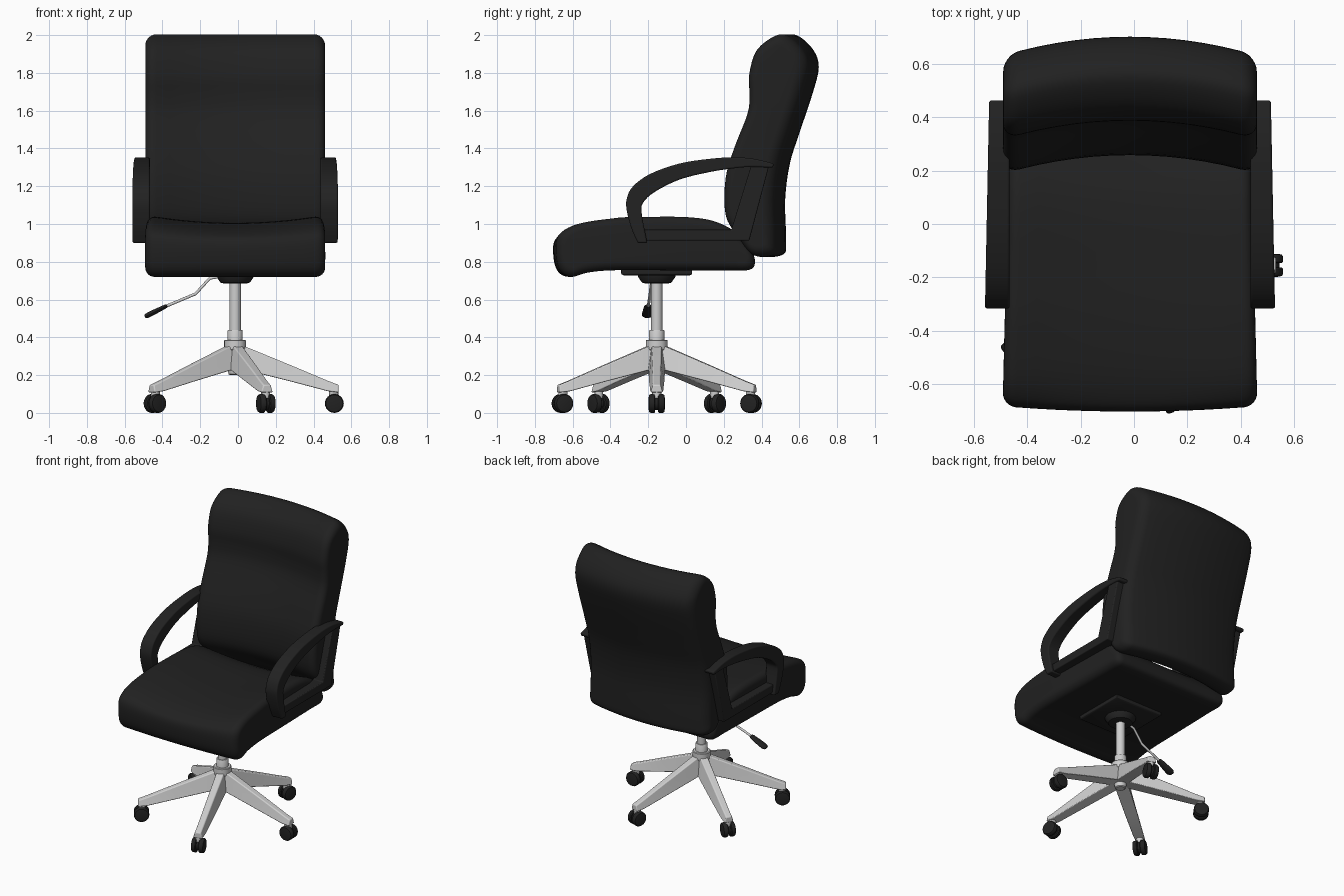
import bpy, bmesh, math
from mathutils import Vector, Matrix

if "Cube" in bpy.data.objects:
    bpy.data.objects.remove(bpy.data.objects["Cube"])

CX, CY = -0.015, -0.155      # symmetry axis of the chair, y of the column


def material(name, rgb):
    m = bpy.data.materials.new(name)
    m.diffuse_color = (*rgb, 1)
    m.use_nodes = True
    m.node_tree.nodes["Principled BSDF"].inputs["Base Color"].default_value = m.diffuse_color
    return m


BLACK = material("black upholstery", (0.015, 0.015, 0.015))
PLASTIC = material("black plastic", (0.016, 0.016, 0.016))
METAL = material("silver metal", (0.62, 0.62, 0.62))


def finish(name, bm, mat, matrix=None, bevel=0):
    bmesh.ops.recalc_face_normals(bm, faces=bm.faces[:])
    if matrix:
        bm.transform(matrix)
    me = bpy.data.meshes.new(name)
    bm.to_mesh(me)
    bm.free()
    me.materials.append(mat)
    ob = bpy.data.objects.new(name, me)
    bpy.context.collection.objects.link(ob)
    if bevel:
        b = ob.modifiers.new("bevel", 'BEVEL')
        b.width, b.segments = bevel, 3
        b.limit_method, b.angle_limit = 'ANGLE', math.radians(40)
    return ob


def smooth(pts, closed=True, n=4):
    """Catmull-Rom curve through 2D points."""
    p = [Vector(q) for q in pts]
    c = len(p)
    get = (lambda i: p[i % c]) if closed else (lambda i: p[min(max(i, 0), c - 1)])
    out = []
    for i in range(c if closed else c - 1):
        a, b, d, e = get(i - 1), get(i), get(i + 1), get(i + 2)
        for k in range(n):
            t = k / n
            out.append(0.5 * (2 * b + (d - a) * t + (2 * a - 5 * b + 4 * d - e) * t * t
                              + (3 * b - a - 3 * d + e) * t ** 3))
    return out if closed else out + [p[-1]]


def loft(bm, rings):
    """Bridge equal rings of coordinates and cap both ends."""
    vs = [[bm.verts.new(c) for c in r] for r in rings]
    n = len(vs[0])
    for a, b in zip(vs, vs[1:]):
        for i in range(n):
            j = (i + 1) % n
            bm.faces.new((a[i], a[j], b[j], b[i]))
    bm.faces.new(vs[0])
    bm.faces.new(vs[-1])


def cushion(name, profile, half, r, spine, deform):
    """Padded slab: side profile swept over x, ends rounded toward a spine."""
    prof = smooth(profile)
    arc = [math.radians(15 * k) for k in range(7)]
    right = [(half - r * (1 - math.sin(a)), r * (1 - math.cos(a))) for a in arc]
    flat = [(half - r) * k / 6 for k in range(-5, 6)]
    stations = [(-x, d) for x, d in reversed(right)] + [(x, 0) for x in flat] + right
    rings = []
    for x, d in stations:
        ring = []
        for p in prof:
            q = p + (Vector(spine(*p)) - p).normalized() * d
            ring.append(Vector(deform(x, q.x, q.y)) + Vector((CX, 0, 0)))
        rings.append(ring)
    bm = bmesh.new()
    loft(bm, rings)
    return finish(name, bm, BLACK)


def clamp(v, a, b):
    return max(a, min(b, v))


# Backrest, curved around the sitter
cushion("backrest",
        [(.41, .835), (.325, .94), (.265, 1.05), (.265, 1.24), (.31, 1.40), (.38, 1.58),
         (.392, 1.68), (.39, 1.79), (.43, 1.92), (.53, 1.998), (.60, 1.992), (.675, 1.92),
         (.703, 1.83), (.67, 1.69), (.60, 1.48), (.55, 1.32), (.525, 1.13), (.53, .92),
         (.517, .84)],
        .476, .06,
        lambda y, z: (.42 + .26 * max(0, clamp(z, .95, 1.88) - 1.3), clamp(z, .95, 1.88)),
        lambda x, y, z: (x, y - .07 * (x / .476) ** 2, z))

# Seat, dished on top and slightly tapered to the rear
cushion("seat",
        [(-.70, .92), (-.70, .81), (-.675, .745), (-.62, .72), (-.54, .742), (-.40, .755),
         (-.1, .755), (.2, .755), (.335, .757), (.365, .80), (.34, .87), (.26, .965),
         (.15, 1.022), (.02, 1.043), (-.15, 1.046), (-.35, 1.042), (-.56, 1.015), (-.66, .975)],
        .478, .05,
        lambda y, z: (clamp(y, -.58, .25), .87),
        lambda x, y, z: (x * (1 - .05 * (y + .7)), y + .02 * (x / .478) ** 2 * (y < -.4),
                         z - .04 * clamp((z - .85) / .15, 0, 1) * (1 - (x / .478) ** 2)))


def slab(name, pts, x0, x1, flare, side, bevel):
    """Side outline extruded over x, outer face flared toward the front."""
    bm = bmesh.new()
    loft(bm, [[(CX + side * x0, y, z) for y, z in pts],
              [(CX + side * (x1 - flare * (y + .3)), y, z) for y, z in pts]])
    return finish(name, bm, PLASTIC, bevel=bevel)


# Armrests: curved arm plus lower bar and rear post
arm = smooth([(-.255, .90), (-.29, .98), (-.315, 1.08), (-.312, 1.14), (-.28, 1.20), (-.19, 1.265),
              (-.035, 1.32), (.125, 1.345), (.255, 1.353), (.36, 1.345), (.465, 1.32)], False)
arm += smooth([(.46, 1.298), (.345, 1.302), (.255, 1.295), (.125, 1.275), (-.035, 1.235),
               (-.165, 1.17), (-.225, 1.115), (-.235, 1.06), (-.205, .90)], False)
frame = [(-.25, .97), (.24, .97), (.345, 1.31), (.44, 1.31), (.335, .912), (-.24, .912)]
for side, label in ((-1, "left"), (1, "right")):
    slab(label + "_arm", arm, .452, .544, .02, side, .008)
    slab(label + "_arm_frame", frame, .44, .522, 0, side, .006)


def lathe(name, prof, mat, matrix, n=24):
    """Solid of revolution around local z from (radius, z) pairs."""
    bm = bmesh.new()
    loft(bm, [[(r * math.cos(2 * math.pi * i / n), r * math.sin(2 * math.pi * i / n), z)
               for i in range(n)] for r, z in prof])
    return finish(name, bm, mat, matrix)


def box_taper(name, levels, mat, bevel):
    """Stack of squares (half size, z) around the column."""
    bm = bmesh.new()
    loft(bm, [[(CX + h * a, CY + h * b, z) for a, b in ((-1, -1), (1, -1), (1, 1), (-1, 1))]
              for h, z in levels])
    return finish(name, bm, mat, bevel=bevel)


# Tilt mechanism and gas column
HUB = Matrix.Translation((CX, CY, 0))
box_taper("seat_plate", [(.175, .728), (.188, .735), (.188, .77)], PLASTIC, .004)
lathe("mechanism_cup", [(.06, .685), (.078, .69), (.10, .722), (.10, .735)], PLASTIC, HUB)
lathe("gas_column", [(.03, .40), (.03, .70)], METAL, HUB)
lathe("column_sleeve", [(.04, .36), (.04, .435), (.037, .44)], METAL, HUB)
lathe("base_hub", [(.028, .20), (.035, .205), (.042, .24), (.052, .33), (.058, .335),
                   (.058, .382), (.054, .387)], METAL, HUB)

# Five spoked base with twin wheel casters
for k in range(5):
    M = HUB @ Matrix.Rotation(math.radians(72 * k), 4, 'Z')
    bm = bmesh.new()
    loft(bm, [[(r, -b, z0), (r, b, z0), (r, t, z1), (r, -t, z1)]
              for r, b, t, z0, z1 in ((.02, .046, .026, .235, .365), (.30, .042, .022, .165, .25),
                                      (.49, .036, .02, .115, .17), (.548, .032, .02, .108, .148))])
    finish("base_leg_%d" % k, bm, METAL, M, .006)
    lathe("caster_stem_%d" % k, [(.024, .08), (.024, .13)], METAL,
          M @ Matrix.Translation((.522, 0, 0)), 16)
    axle = M @ Matrix.Translation((.525, 0, .05)) @ Matrix.Rotation(math.pi / 2, 4, 'X')
    lathe("caster_axle_%d" % k, [(.036, -.012), (.036, .012)], PLASTIC, axle, 16)
    for s in (-1, 1):
        lathe("caster_wheel_%d_%s" % (k, "a" if s < 0 else "b"),
              [(.044, .008 * s), (.05, .013 * s), (.05, .032 * s), (.045, .040 * s), (.03, .043 * s)],
              PLASTIC, axle)

# Height lever: bent rod and grip
path = [Vector(p) for p in ((-.08, -.17, .725), (-.15, -.18, .712), (-.225, -.19, .63), (-.385, -.20, .563))]
cu = bpy.data.curves.new("lever_rod", 'CURVE')
cu.dimensions, cu.bevel_depth, cu.bevel_resolution, cu.use_fill_caps = '3D', .008, 3, True
sp = cu.splines.new('POLY')
sp.points.add(len(path) - 1)
for pt, p in zip(sp.points, path):
    pt.co = (*p, 1)
cu.materials.append(METAL)
bpy.context.collection.objects.link(bpy.data.objects.new("lever_rod", cu))
direction = Vector((-.11, -.005, -.055))
grip = Matrix.Translation(path[-1]) @ direction.to_track_quat('Z', 'Y').to_matrix().to_4x4() \
    @ Matrix.Diagonal((1.7, .8, 1, 1))
aim = Matrix.Translation(path[-1]) @ direction.to_track_quat('Z', 'Y').to_matrix().to_4x4()
# widen the grip along y, keep it flat in the front view
local_y = aim.to_3x3().inverted() @ Vector((0, 1, 0))
if abs(local_y.y) > abs(local_y.x):
    grip = aim @ Matrix.Diagonal((.8, 1.7, 1, 1))
lathe("lever_grip", [(.01, -.01), (.013, 0), (.017, .07), (.017, .105), (.011, .12)], PLASTIC, grip, 16)

# Smooth shading with sharp edges kept
bpy.ops.object.select_all(action='DESELECT')
for ob in bpy.context.scene.objects:
    if ob.type == 'MESH':
        ob.select_set(True)
        bpy.context.view_layer.objects.active = ob
bpy.ops.object.shade_smooth_by_angle(angle=math.radians(35))
